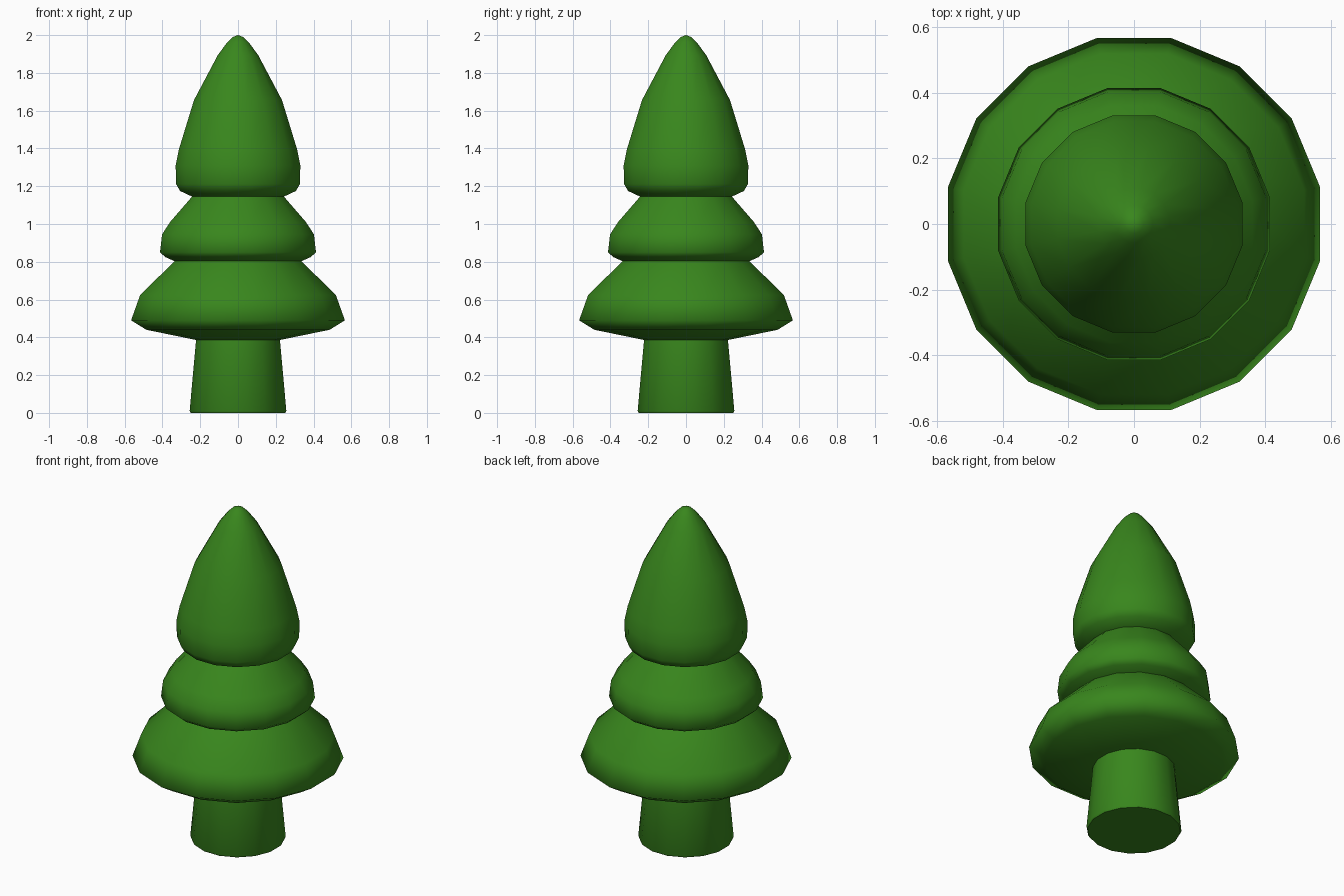
import bpy, bmesh, math

if "Cube" in bpy.data.objects:
    bpy.data.objects.remove(bpy.data.objects["Cube"])

SIDES = 16
FLAT = math.cos(math.pi / SIDES)  # profiles are measured across flats

green = bpy.data.materials.new("tree_green")
green.diffuse_color = (0.04, 0.24, 0.012, 1)
green.use_nodes = True
green.node_tree.nodes["Principled BSDF"].inputs["Base Color"].default_value = green.diffuse_color


def lathe(name, profile, angle):
    """Revolve (half width, height) points into a 16-sided solid."""
    bm = bmesh.new()
    rings = []
    for w, z in profile:
        if w == 0:
            rings.append([bm.verts.new((0, 0, z))] * SIDES)
            continue
        r = w / FLAT
        rings.append([bm.verts.new((r * math.cos((i + 0.5) * math.tau / SIDES),
                                    r * math.sin((i + 0.5) * math.tau / SIDES), z))
                      for i in range(SIDES)])
    for a, b in zip(rings, rings[1:]):
        for i in range(SIDES):
            j = (i + 1) % SIDES
            bm.faces.new(list(dict.fromkeys((a[i], a[j], b[j], b[i]))))
    bmesh.ops.recalc_face_normals(bm, faces=bm.faces)
    mesh = bpy.data.meshes.new(name)
    bm.to_mesh(mesh)
    bm.free()
    mesh.materials.append(green)
    obj = bpy.data.objects.new(name, mesh)
    bpy.context.collection.objects.link(obj)
    bpy.ops.object.select_all(action='DESELECT')
    obj.select_set(True)
    bpy.context.view_layer.objects.active = obj
    bpy.ops.object.shade_smooth_by_angle(angle=math.radians(angle))
    return obj


# Tapered trunk with a tiny bevel at the foot
lathe("trunk", [(0, 0), (0.25, 0), (0.256, 0.01), (0.222, 0.386), (0.222, 0.39), (0, 0.39)], 50)

# Three stacked tiers of foliage, one continuous outline
lower = [(0, 0.386), (0.222, 0.386), (0.485, 0.44), (0.566, 0.49), (0.518, 0.624), (0.336, 0.803)]
middle = [(0.385, 0.825), (0.413, 0.85), (0.402, 0.945), (0.36, 1.01), (0.243, 1.145)]
upper = [(0.307, 1.175), (0.328, 1.212), (0.33, 1.31), (0.313, 1.395), (0.233, 1.656),
         (0.107, 1.894), (0.056, 1.963), (0.028, 1.99), (0, 2.0)]
lathe("foliage", lower + middle + upper, 100)
